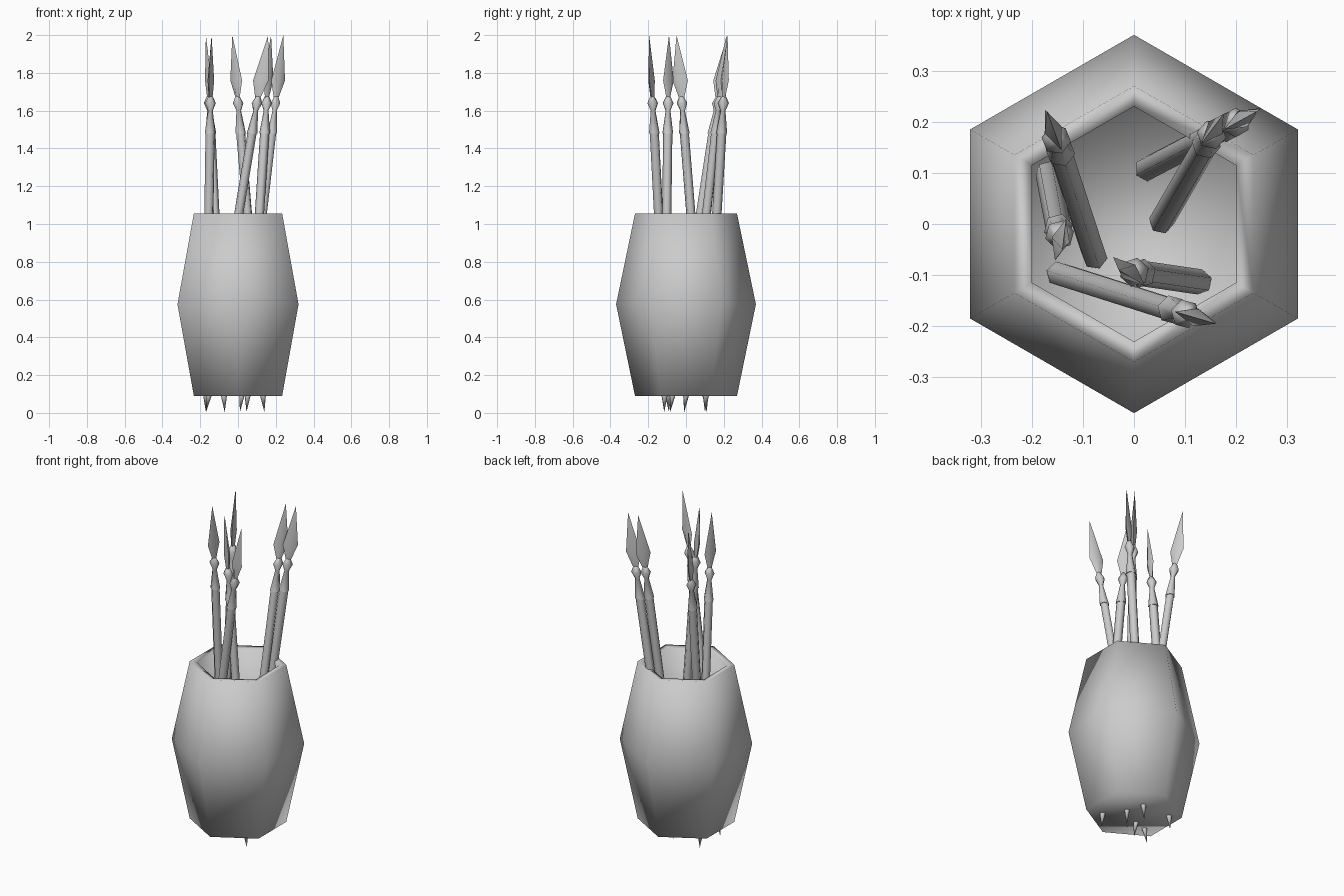
import bpy, bmesh, math
from mathutils import Vector

if "Cube" in bpy.data.objects:
    bpy.data.objects.remove(bpy.data.objects["Cube"])


def loft(bm, rings, sides, place, start=0.0, caps=True):
    """Skin rings of (z, rx, ry); place maps local x, y, z to a position."""
    loops = []
    for z, rx, ry in rings:
        if rx == 0:
            loops.append([bm.verts.new(place(0, 0, z))])
            continue
        loops.append([bm.verts.new(place(rx * math.cos(start + i * math.tau / sides),
                                         ry * math.sin(start + i * math.tau / sides), z))
                      for i in range(sides)])
    for a, b in zip(loops, loops[1:]):
        for i in range(sides):
            j = (i + 1) % sides
            if len(a) == 1:
                bm.faces.new((a[0], b[j], b[i]))
            elif len(b) == 1:
                bm.faces.new((a[i], a[j], b[0]))
            else:
                bm.faces.new((a[i], a[j], b[j], b[i]))
    if caps:
        if len(loops[0]) > 1:
            bm.faces.new(loops[0][::-1])
        if len(loops[-1]) > 1:
            bm.faces.new(loops[-1])


def finish(bm, name, angle):
    bmesh.ops.recalc_face_normals(bm, faces=bm.faces[:])
    me = bpy.data.meshes.new(name)
    bm.to_mesh(me)
    bm.free()
    ob = bpy.data.objects.new(name, me)
    bpy.context.collection.objects.link(ob)
    bpy.ops.object.select_all(action='DESELECT')
    ob.select_set(True)
    bpy.context.view_layer.objects.active = ob
    bpy.ops.object.shade_smooth_by_angle(angle=math.radians(angle))


# Six-sided barrel: outside, rim, then hollow inside down to the floor
bm = bmesh.new()
barrel = [(0.09, 0.27), (0.575, 0.37), (1.055, 0.27),
          (1.05, 0.23), (0.575, 0.328), (0.13, 0.23)]
loft(bm, [(z, r, r) for z, r in barrel], 6,
     lambda x, y, z: Vector((x, y, z)), start=math.pi / 2)
finish(bm, "barrel", 100)

# Spears: foot point, tip point, direction of the wide side of the blade
spears = [((-0.17, -0.09), (0.16, -0.195), -15),
          ((0.14, -0.115), (-0.03, -0.09), -42),
          ((-0.17, 0.11), (-0.14, -0.05), 75),
          ((-0.07, -0.085), (-0.17, 0.22), -68),
          ((0.01, 0.10), (0.24, 0.22), 30),
          ((0.045, -0.01), (0.175, 0.215), 48)]

foot = [(0.005, 0, 0), (0.09, 0.016, 0.016), (0.14, 0.022, 0.022)]
shaft = [(0.14, 0.025, 0.025), (1.48, 0.025, 0.025)]
socket = [(1.48, 0.029, 0.029), (1.60, 0.013, 0.013), (1.64, 0.029, 0.029),
          (1.675, 0.012, 0.012)]
blade = [(1.66, 0.012, 0.010), (1.76, 0.042, 0.018), (2.0, 0, 0)]

for n, (base, tip, turn) in enumerate(spears, 1):
    a, b, t = Vector((*base, 0)), Vector((*tip, 2)), math.radians(turn)

    def place(x, y, z):
        return a.lerp(b, z / 2) + Vector((x * math.cos(t) - y * math.sin(t),
                                          x * math.sin(t) + y * math.cos(t), 0))

    bm = bmesh.new()
    for part, sides in ((foot, 6), (shaft, 6), (socket, 6), (blade, 4)):
        loft(bm, part, sides, place)
    finish(bm, f"spear_{n}", 65)
